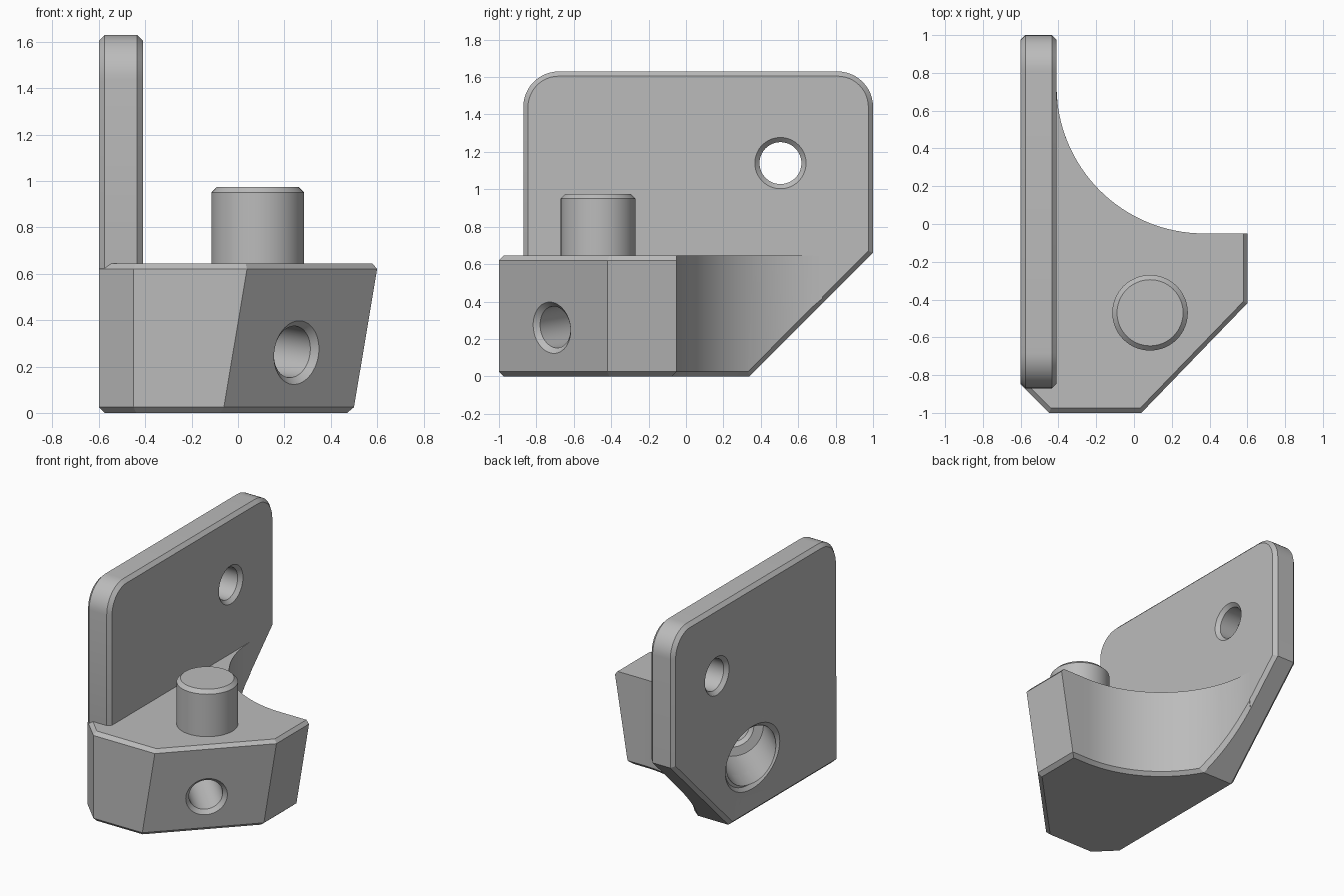
import bpy, bmesh
from math import sin, cos, pi, radians
from mathutils import Vector, Matrix

cube = bpy.data.objects.get("Cube")
if cube:
    bpy.data.objects.remove(cube, do_unlink=True)

CHAMFER = 0.025
grey = bpy.data.materials.new("plain grey")
grey.use_nodes = True
grey.diffuse_color = (0.5, 0.5, 0.5, 1)
grey.node_tree.nodes["Principled BSDF"].inputs["Base Color"].default_value = (0.5, 0.5, 0.5, 1)


def finish(bm, name):
    bmesh.ops.recalc_face_normals(bm, faces=bm.faces[:])
    mesh = bpy.data.meshes.new(name)
    bm.to_mesh(mesh)
    bm.free()
    obj = bpy.data.objects.new(name, mesh)
    bpy.context.collection.objects.link(obj)
    mesh.materials.append(grey)
    return obj


def arc(cx, cy, r, start, end, n):
    angles = [radians(start + (end - start) * i / n) for i in range(n + 1)]
    return [(cx + r * cos(a), cy + r * sin(a)) for a in angles]


def prism(lower, upper):
    """Solid between two matching rings of points."""
    bm = bmesh.new()
    a = [bm.verts.new(p) for p in lower]
    b = [bm.verts.new(p) for p in upper]
    bm.faces.new(a)
    bm.faces.new(b)
    for i in range(len(a)):
        j = (i + 1) % len(a)
        bm.faces.new((a[i], a[j], b[j], b[i]))
    bmesh.ops.recalc_face_normals(bm, faces=bm.faces[:])
    return bm


def bevel(bm, edges):
    bmesh.ops.bevel(bm, geom=edges, offset=CHAMFER, offset_type='OFFSET',
                    segments=1, profile=0.5, affect='EDGES', clamp_overlap=False)


def lathe(name, profile, origin, axis, scale=(1, 1, 1), n=64):
    """Turned solid: profile is (distance along axis, radius)."""
    bm = bmesh.new()
    rings = [[bm.verts.new((r * cos(2 * pi * i / n), r * sin(2 * pi * i / n), t))
              for i in range(n)] for t, r in profile]
    for a, b in zip(rings, rings[1:]):
        for i in range(n):
            j = (i + 1) % n
            bm.faces.new((a[i], a[j], b[j], b[i]))
    bm.faces.new(rings[0])
    bm.faces.new(rings[-1])
    turn = Vector(axis).to_track_quat('Z', 'Y').to_matrix().to_4x4()
    stretch = Matrix.Diagonal((*scale, 1))
    bm.transform(Matrix.Translation(origin) @ stretch @ turn)
    return finish(bm, name)


def cut(target, cutter):
    cutter.hide_render = True
    mod = target.modifiers.new("cut", 'BOOLEAN')
    mod.operation = 'DIFFERENCE'
    mod.solver = 'EXACT'
    mod.object = cutter
    bpy.context.view_layer.objects.active = target
    bpy.ops.object.modifier_apply(modifier=mod.name)


# Upright plate with rounded top corners and a sloping lower back edge
side = [(-0.8, 0), (0.34, 0), (1, 0.66)]
side += arc(0.81, 1.44, 0.19, 0, 90, 12) + arc(-0.68, 1.44, 0.19, 90, 180, 12)
side += [(-0.87, 0.3)]
bm = prism([(-0.6, y, z) for y, z in side], [(-0.41, y, z) for y, z in side])
bevel(bm, [e for e in bm.edges if abs(e.verts[0].co.x - e.verts[1].co.x) < 0.01])
plate = finish(bm, "upright_plate")

# Base block: leaning right-hand faces and a concave back
TOP, LEAN = 0.645, 0.108
leaning = [(0.043, -1), (0.604, -0.42), (0.604, -0.05)]
fixed = arc(0.37, 0.73, 0.78, 270, 180, 32)
fixed += [(-0.5, 0.73), (-0.6, 0.3), (-0.6, -0.85), (-0.45, -1)]
bm = prism([(x - LEAN, y, 0) for x, y in leaning] + [(x, y, 0) for x, y in fixed],
           [(x, y, TOP) for x, y in leaning + fixed])

# Slope under the back of the block, in line with the plate
sliced = bmesh.ops.bisect_plane(bm, geom=bm.verts[:] + bm.edges[:] + bm.faces[:],
                                plane_co=(0, 0.34, 0), plane_no=(0, 1, -1),
                                clear_outer=True)
rim = [g for g in sliced["geom_cut"] if isinstance(g, bmesh.types.BMEdge)]
bmesh.ops.edgeloop_fill(bm, edges=rim)
bmesh.ops.recalc_face_normals(bm, faces=bm.faces[:])
bm.normal_update()


def chamfered(edge):
    faces = edge.link_faces
    if sum(f.normal.z < -0.5 for f in faces) == 1:
        return True
    if not any(f.normal.z > 0.9 for f in faces):
        return False
    wall = min(faces, key=lambda f: f.normal.z)
    return wall.normal.y < -0.3 or (wall.normal.x > 0.5 and wall.calc_center_median().x > 0.3)


bevel(bm, [e for e in bm.edges if chamfered(e)])
block = finish(bm, "base_block")

# Round pin on top of the block
pin = lathe("pin", [(0.6, 0.2), (0.95, 0.2), (0.975, 0.175)], (0.085, -0.47, 0), (0, 0, 1))

# Small hole through the plate, chamfered on both sides
small = lathe("small_hole_cutter",
              [(-0.05, 0.187), (0.025, 0.112), (0.165, 0.112), (0.24, 0.187)],
              (-0.6, 0.505, 1.14), (1, 0, 0))
cut(plate, small)

# Stepped screw bore, square to the leaning front face
bore = lathe("bore_cutter",
             [(-0.05, 0.188), (0.026, 0.112), (0.52, 0.112), (0.545, 0.137),
              (0.545, 0.2), (1.6, 0.2)],
             (0.252, -0.717, 0.26), (-0.713, 0.69, 0.12))
mouth = lathe("bore_mouth_cutter", [(-0.05, 0.27), (0.025, 0.2)],
              (-0.6, 0.1, 0.4), (1, 0, 0), scale=(1, 1.38, 1))
for part in (plate, block):
    cut(part, bore)
    cut(part, mouth)

for cutter in (small, bore, mouth):
    bpy.data.objects.remove(cutter, do_unlink=True)

# Smooth curves, sharp chamfers
bpy.ops.object.select_all(action='DESELECT')
for part in (plate, block, pin):
    part.select_set(True)
bpy.context.view_layer.objects.active = block
bpy.ops.object.shade_smooth_by_angle(angle=radians(25))
